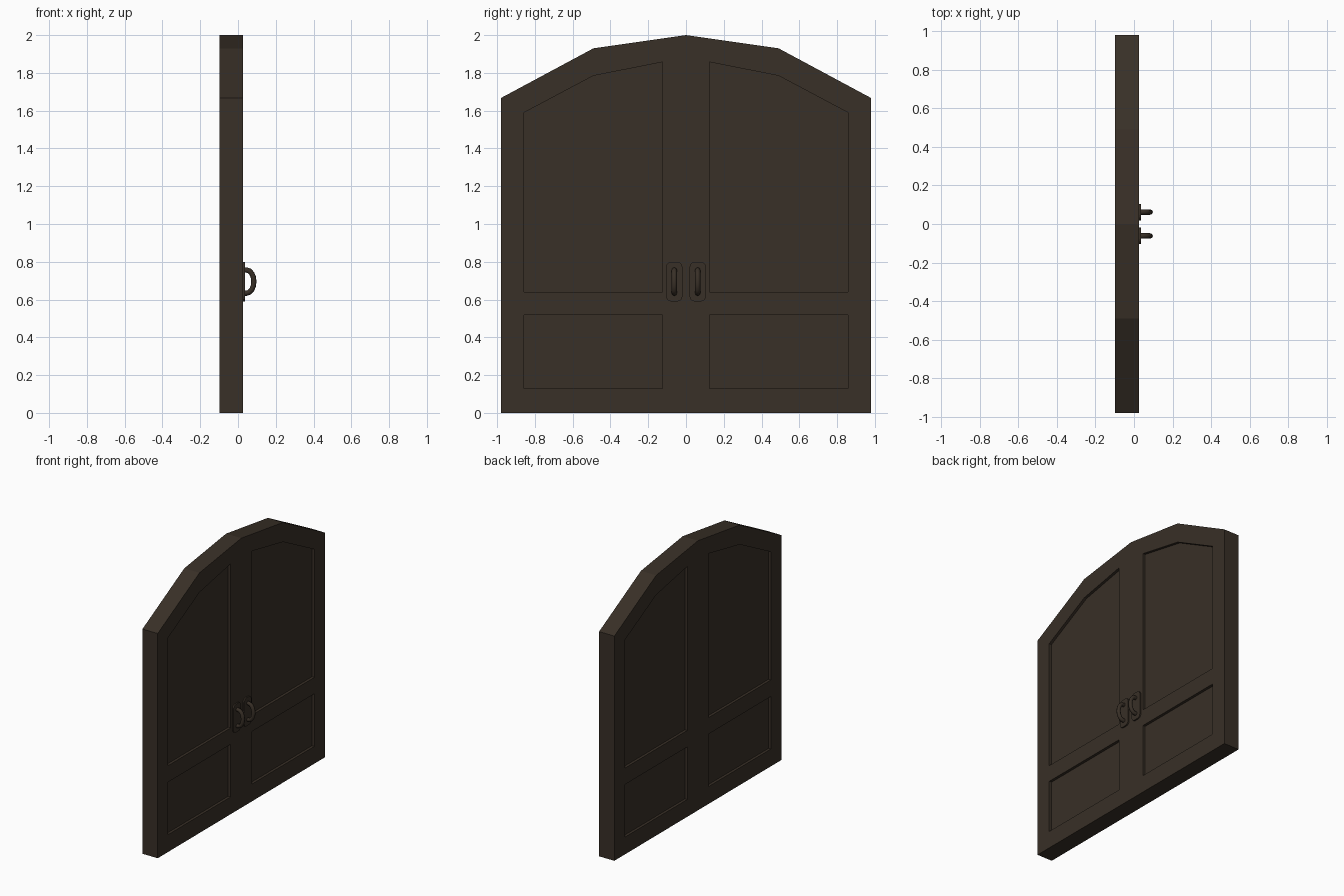
import bpy, bmesh, math
from mathutils import Vector

if "Cube" in bpy.data.objects:
    bpy.data.objects.remove(bpy.data.objects["Cube"])

def material(name, col):
    m = bpy.data.materials.new(name)
    m.diffuse_color = (*col, 1)
    m.use_nodes = True
    m.node_tree.nodes["Principled BSDF"].inputs["Base Color"].default_value = m.diffuse_color
    return m

wood = material("dark brown", (0.040, 0.029, 0.020))

BACK, FACE, DEPTH = -0.098, 0.027, 0.02

def prism(name, profile, x0, x1):
    """Extrude a (y, z) outline from x0 to x1."""
    bm = bmesh.new()
    face = bm.faces.new([bm.verts.new((x0, y, z)) for y, z in profile])
    ext = bmesh.ops.extrude_face_region(bm, geom=[face])
    for v in ext["geom"]:
        if isinstance(v, bmesh.types.BMVert):
            v.co.x = x1
    bmesh.ops.recalc_face_normals(bm, faces=bm.faces)
    me = bpy.data.meshes.new(name)
    bm.to_mesh(me)
    bm.free()
    me.materials.append(wood)
    ob = bpy.data.objects.new(name, me)
    bpy.context.collection.objects.link(ob)
    return ob

# Arched double door slab
door = prism("double_door", [(-0.98, 0), (0.98, 0), (0.98, 1.667), (0.49, 1.93),
                             (0, 2.0), (-0.49, 1.93), (-0.98, 1.667)], BACK, FACE)

# Recessed panels on both faces
upper = [(0.125, 0.64), (0.857, 0.64), (0.857, 1.59), (0.49, 1.785), (0.125, 1.857)]
lower = [(0.125, 0.128), (0.857, 0.128), (0.857, 0.518), (0.125, 0.518)]
cutters = []
for side in (1, -1):
    for outline in (upper, lower):
        pts = [(side * y, z) for y, z in outline]
        cutters.append(prism("panel_cutter", pts, FACE - DEPTH, FACE + 0.05))
        cutters.append(prism("panel_cutter", pts, BACK - 0.05, BACK + DEPTH))
for c in cutters:
    c.hide_render = True
    mod = door.modifiers.new("panel", 'BOOLEAN')
    mod.operation = 'DIFFERENCE'
    mod.solver = 'EXACT'
    mod.object = c
bpy.context.view_layer.objects.active = door
door.select_set(True)
for mod in list(door.modifiers):
    bpy.ops.object.modifier_apply(modifier=mod.name)
for c in cutters:
    bpy.data.objects.remove(c)

def rounded(cy, cz, hw, hh, r, n=3):
    pts = []
    for k, (sy, sz) in enumerate(((1, 1), (-1, 1), (-1, -1), (1, -1))):
        for i in range(n + 1):
            a = math.pi / 2 * (k + i / n)
            pts.append((cy + sy * (hw - r) + r * math.cos(a),
                        cz + sz * (hh - r) + r * math.sin(a)))
    return pts

def handle(cy, cz):
    """Bent tube grip swept along a half oval."""
    bm = bmesh.new()
    path = [Vector((0.030, cy, cz + 0.061))]
    for i in range(9):
        a = math.pi / 2 - math.pi * i / 8
        path.append(Vector((0.046 + 0.038 * math.cos(a), cy, cz + 0.061 * math.sin(a))))
    path.append(Vector((0.030, cy, cz - 0.061)))
    rings, r, n = [], 0.014, 8
    for i, p in enumerate(path):
        t = (path[min(i + 1, len(path) - 1)] - path[max(i - 1, 0)]).normalized()
        side = Vector((0, 1, 0))
        out = side.cross(t)
        rings.append([bm.verts.new(p + r * (side * math.cos(2 * math.pi * j / n)
                                            + out * math.sin(2 * math.pi * j / n)))
                      for j in range(n)])
    for a, b in zip(rings, rings[1:]):
        for j in range(n):
            bm.faces.new((a[j], a[(j + 1) % n], b[(j + 1) % n], b[j]))
    bm.faces.new(rings[0])
    bm.faces.new(rings[-1])
    bmesh.ops.recalc_face_normals(bm, faces=bm.faces)
    for f in bm.faces:
        f.smooth = len(f.verts) == 4
    me = bpy.data.meshes.new("handle_grip")
    bm.to_mesh(me)
    bm.free()
    me.materials.append(wood)
    bpy.context.collection.objects.link(bpy.data.objects.new("handle_grip", me))

# Handle plates and grips, one per leaf
for s in (1, -1):
    prism("handle_plate", rounded(s * 0.062, 0.695, 0.043, 0.105, 0.027), FACE - 0.005, 0.037)
    handle(s * 0.062, 0.695)
